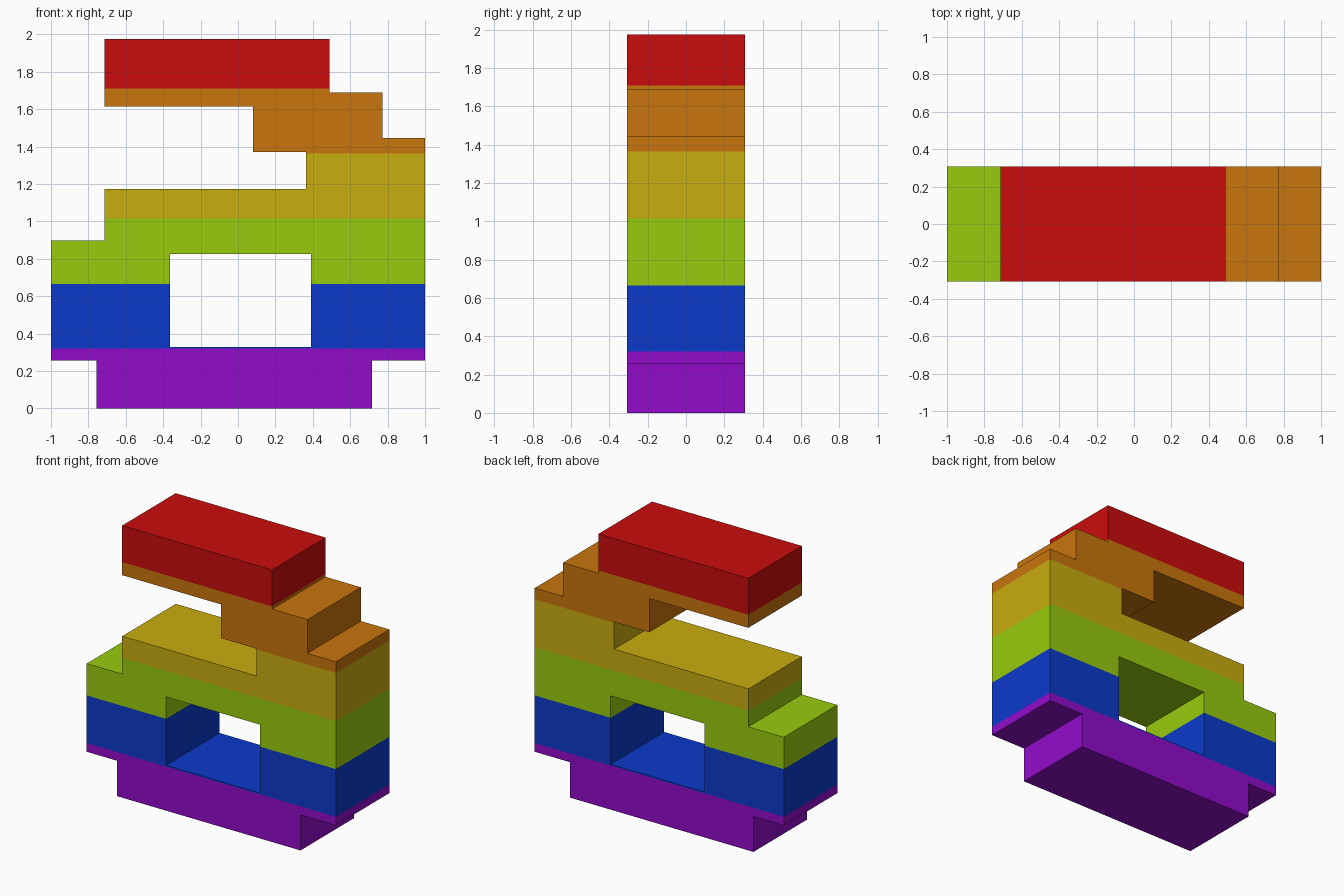
import bpy, bmesh

if "Cube" in bpy.data.objects:
    bpy.data.objects.remove(bpy.data.objects["Cube"])

HALF_DEPTH = 0.307
# stepped outline and window, front view (x, z)
OUTER = [(-0.757, 0), (0.717, 0), (0.717, 0.257), (1, 0.257), (1, 1.445), (0.772, 1.445),
         (0.772, 1.69), (0.488, 1.69), (0.488, 1.975), (-0.715, 1.975), (-0.715, 1.615),
         (0.08, 1.615), (0.08, 1.37), (0.363, 1.37), (0.363, 1.172), (-0.715, 1.172),
         (-0.715, 0.897), (-1, 0.897), (-1, 0.257), (-0.757, 0.257)]
WINDOW = [(-0.363, 0.329), (0.39, 0.329), (0.39, 0.826), (-0.363, 0.826)]

# colour bands from the bottom up: name, sRGB colour, top height
BANDS = [("purple", (146, 12, 203), 0.32), ("blue", (12, 58, 203), 0.666),
         ("lime green", (152, 203, 14), 1.015), ("mustard yellow", (201, 173, 15), 1.364),
         ("orange", (201, 117, 12), 1.71), ("red", (203, 12, 12), 9)]


def linear(c):
    c /= 255
    return c / 12.92 if c <= 0.04045 else ((c + 0.055) / 1.055) ** 2.4


bm = bmesh.new()

# front face with its window
for loop in (OUTER, WINDOW):
    vs = [bm.verts.new((x, -HALF_DEPTH, z)) for x, z in loop]
    for a, b in zip(vs, vs[1:] + vs[:1]):
        bm.edges.new((a, b))
bmesh.ops.triangle_fill(bm, use_beauty=True, edges=bm.edges[:], normal=(0, -1, 0))

# pull it back into a solid
ext = bmesh.ops.extrude_face_region(bm, geom=bm.faces[:], use_keep_orig=True)
moved = [g for g in ext["geom"] if isinstance(g, bmesh.types.BMVert)]
bmesh.ops.translate(bm, verts=moved, vec=(0, 2 * HALF_DEPTH, 0))
bmesh.ops.recalc_face_normals(bm, faces=bm.faces[:])

# cut along the band heights and colour by height
for _, _, top in BANDS[:-1]:
    bmesh.ops.bisect_plane(bm, geom=bm.verts[:] + bm.edges[:] + bm.faces[:], dist=1e-5,
                           plane_co=(0, 0, top), plane_no=(0, 0, 1))
for f in bm.faces:
    z = f.calc_center_median().z
    f.material_index = next(i for i, b in enumerate(BANDS) if z < b[2])
bmesh.ops.dissolve_limit(bm, angle_limit=0.01, verts=bm.verts[:], edges=bm.edges[:],
                         delimit={'MATERIAL'})

mesh = bpy.data.meshes.new("stepped_block")
bm.to_mesh(mesh)
bm.free()
for name, rgb, _ in BANDS:
    mat = bpy.data.materials.new(name)
    mat.diffuse_color = (*map(linear, rgb), 1)
    mat.use_nodes = True
    mat.node_tree.nodes["Principled BSDF"].inputs["Base Color"].default_value = mat.diffuse_color
    mesh.materials.append(mat)
bpy.context.collection.objects.link(bpy.data.objects.new("stepped_block", mesh))
